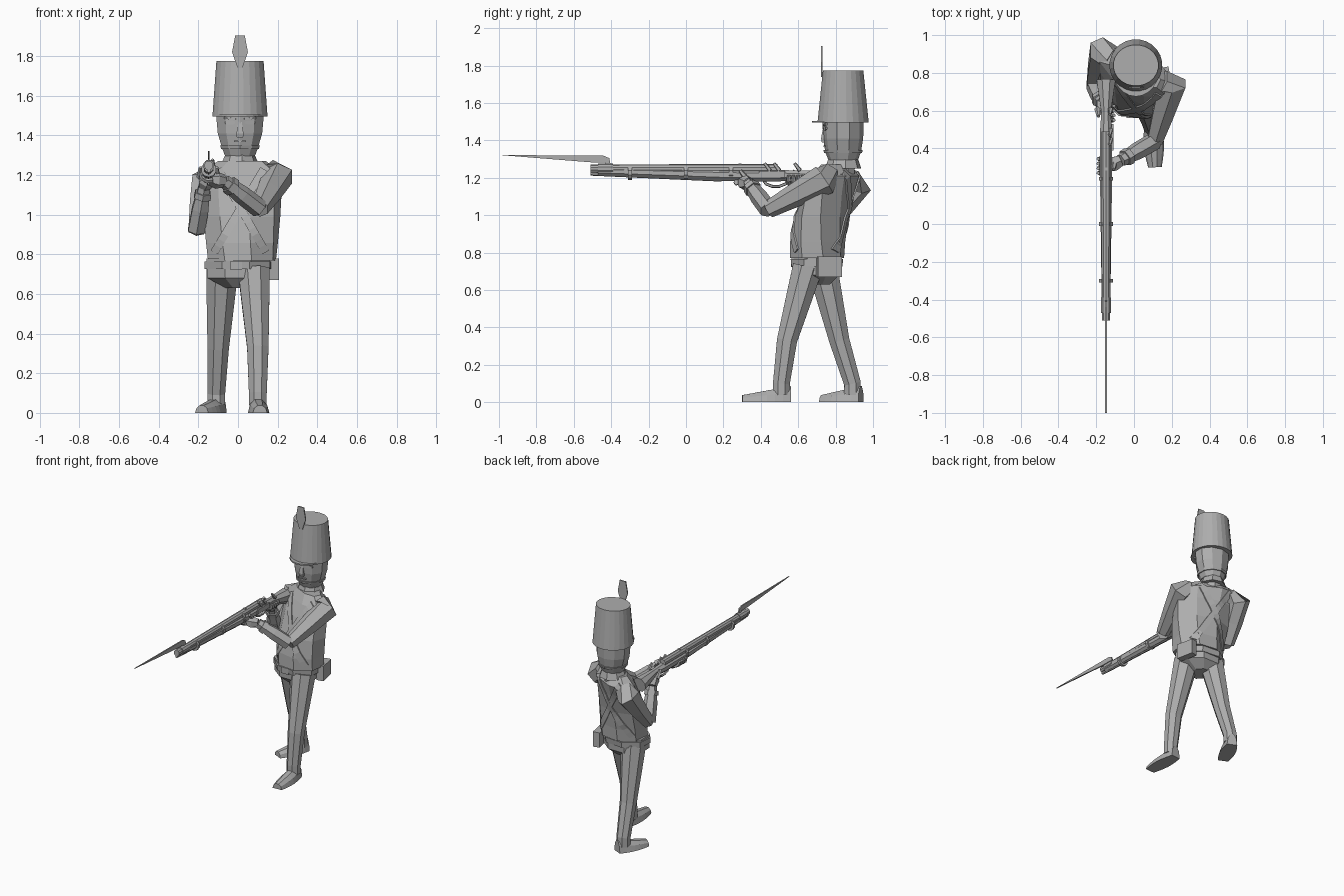
import bpy, bmesh, math
from mathutils import Vector, Matrix
from mathutils.bvhtree import BVHTree

cube = bpy.data.objects.get("Cube")
if cube:
    bpy.data.objects.remove(cube, do_unlink=True)

tone = (0.42, 0.42, 0.42, 1)
grey = bpy.data.materials.new("plain_grey")
grey.use_nodes = True
grey.diffuse_color = tone
grey.node_tree.nodes["Principled BSDF"].inputs["Base Color"].default_value = tone

AXIS_X, AXIS_Y, AXIS_Z = Matrix.Identity(3)


def finish(name, bm):
    bmesh.ops.recalc_face_normals(bm, faces=bm.faces)
    mesh = bpy.data.meshes.new(name)
    bm.to_mesh(mesh)
    bm.free()
    mesh.materials.append(grey)
    part = bpy.data.objects.new(name, mesh)
    bpy.context.collection.objects.link(part)
    return part


def ring(centre, across, along, sides):
    """Polygon with a flat side on each axis."""
    step = math.tau / sides
    fit = 1 / math.cos(step / 2)
    angles = [step * (i + 0.5) for i in range(sides)]
    return [centre + fit * (across * math.cos(a) + along * math.sin(a)) for a in angles]


def skin(name, rings):
    """Bridge equal rings of points and cap both ends."""
    bm = bmesh.new()
    loops = [[bm.verts.new(point) for point in points] for points in rings]
    count = len(loops[0])
    for lower, upper in zip(loops, loops[1:]):
        for i in range(count):
            j = (i + 1) % count
            bm.faces.new((lower[i], lower[j], upper[j], upper[i]))
    bm.faces.new(reversed(loops[0]))
    bm.faces.new(loops[-1])
    return finish(name, bm)


def loft(name, centre, levels, sides=8, turn=0):
    """Stack of rings over a centre; each level is height, half width, half depth."""
    spin = Matrix.Rotation(math.radians(turn), 3, 'Z')
    return skin(name, [ring(centre + AXIS_Z * z, spin @ AXIS_X * a, spin @ AXIS_Y * b, sides)
                       for z, a, b in levels])


def limb(name, points, radii, sides=6):
    """Tube along points with one radius at each."""
    span = points[-1] - points[0]
    guide = AXIS_X if abs(span.x) <= abs(span.y) + abs(span.z) / 2 else AXIS_Y
    rings = []
    for i, (point, radius) in enumerate(zip(points, radii)):
        ahead = points[min(i + 1, len(points) - 1)]
        direction = (ahead - points[max(i - 1, 0)]).normalized()
        across = (guide - direction * guide.dot(direction)).normalized()
        rings.append(ring(point, across * radius, across.cross(direction) * radius, sides))
    return skin(name, rings)


def plate(name, outline, thick, direction):
    offset = direction * thick / 2
    return skin(name, [[point - offset for point in outline], [point + offset for point in outline]])


def block(name, centre, size, turn=(0, 0, 0)):
    bm = bmesh.new()
    bmesh.ops.create_cube(bm, size=1)
    part = finish(name, bm)
    part.location, part.scale, part.rotation_euler = centre, size, turn


# Legs and shoes: left strides forward, right is braced behind
def leg(side, hip, knee, ankle, shoe_length, turn):
    sole = Vector((ankle.x, ankle.y, 0))
    limb(side + "_leg", [hip, hip.lerp(knee, 0.4), knee, ankle, sole + AXIS_Z * 0.04],
         [0.08, 0.07, 0.054, 0.045, 0.045], 8)
    spin = Matrix.Rotation(math.radians(turn), 3, 'Z')
    heel = sole + spin @ AXIS_Y * 0.05
    rings = []
    for i in range(7):
        t = i / 6
        width = 0.036 + 0.018 * math.sin(math.pi * t)
        height = 0.09 - 0.05 * t
        arc = [math.pi * k / 5 for k in range(6)]
        rings.append([heel + spin @ Vector((width * math.cos(a), -t * shoe_length, height * math.sin(a)))
                      for a in arc])
    skin(side + "_shoe", rings)


leg("left", Vector((0.08, 0.65, 0.72)), Vector((0.1, 0.54, 0.33)), Vector((0.1, 0.51, 0.1)), 0.26, 3)
leg("right", Vector((-0.08, 0.73, 0.72)), Vector((-0.1, 0.82, 0.33)), Vector((-0.11, 0.89, 0.1)), 0.23, -24)

# Hips, belt and jacket, twisting toward the shoulders
waist = Vector((0, 0.7, 0))
loft("hips", waist, [(0.63, 0.06, 0.07), (0.68, 0.155, 0.12), (0.78, 0.16, 0.125)])
loft("waist_belt", waist, [(0.725, 0.166, 0.13), (0.765, 0.166, 0.135)], turn=-5)

rings = []
for t in (0, 0.2, 0.5, 0.8, 1):
    spin = Matrix.Rotation(math.radians(-8 - 19 * t), 3, 'Z')
    centre = Vector((0.02, 0.7 + 0.1 * t * t, 0.77 + 0.44 * t))
    rings.append(ring(centre, spin @ AXIS_X * (0.165 + 0.042 * t),
                      spin @ AXIS_Y * (0.137 - 0.04 * t * t), 8))
neck_base = rings[-1]
middle = sum(neck_base, Vector()) / len(neck_base)
rings.append([middle.lerp(point, 0.6) + AXIS_Z * 0.06 for point in neck_base])
jacket = skin("jacket", rings)

head = Vector((0.01, 0.84, 0))
loft("collar", head, [(1.25, 0.09, 0.09), (1.3, 0.07, 0.075)], turn=-15)

# Crossed straps laid over the chest and back
cloth = bmesh.new()
cloth.from_mesh(jacket.data)
tree = BVHTree.FromBMesh(cloth)
cloth.free()


def strap(name, start, end, inward, half=0.02, steps=14):
    edge = (end - start).cross(AXIS_Y).normalized() * half
    rings = []
    for i in range(steps + 1):
        centre = start.lerp(end, i / steps) - inward * 3
        hits = [tree.ray_cast(point, inward)[0] for point in (centre - edge, centre + edge)]
        if all(hits):
            left, right = hits
            lift, sink = inward * -0.008, inward * 0.004
            rings.append([left + lift, right + lift, right + sink, left + sink])
    skin(name, rings)


for face, inward in (("front", AXIS_Y), ("back", -AXIS_Y)):
    for side, s in (("left", 1), ("right", -1)):
        shoulder = Vector((0.015 + s * 0.115, 0, 1.23))
        strap(f"{face}_{side}_strap", shoulder, Vector((0.01 - s * 0.13, 0, 0.81)), inward)

block("belt_buckle", (-0.01, 0.567, 0.745), (0.06, 0.012, 0.045))
block("cartridge_pouch", (0.17, 0.765, 0.725), (0.05, 0.13, 0.11), (0, 0, 0.2))

# Head, chin strap and face
loft("neck", head, [(1.22, 0.06, 0.06), (1.34, 0.065, 0.07)])
loft("head", head, [(1.295, 0.075, 0.075), (1.335, 0.09, 0.09), (1.41, 0.112, 0.102),
                    (1.51, 0.121, 0.105)], 10)
loft("chin_strap", head, [(1.332, 0.095, 0.096), (1.348, 0.1, 0.1)], 10)
face_front = head - AXIS_Y * 0.1
loft("nose", face_front, [(1.39, 0.016, 0.014), (1.41, 0.018, 0.018), (1.48, 0.007, 0.005)], 4)
block("mouth", face_front + AXIS_Z * 1.37, (0.06, 0.012, 0.008))
for side, s in (("left", 1), ("right", -1)):
    socket = face_front + Vector((s * 0.05, 0.005, 1.465))
    slant = Vector((1, s * 0.25, 0))
    plate(side + "_eye", ring(socket, slant * 0.026, AXIS_Z * 0.011, 8), 0.009, AXIS_Y)
    block(side + "_brow", socket + AXIS_Z * 0.02, (0.06, 0.014, 0.009), (0, s * -0.1, s * 0.2))

# Tall hat with visor and plume
loft("hat", head, [(1.495, 0.139, 0.137), (1.775, 0.119, 0.108)], 24)
brim = [head + Vector((0.13 * math.cos(a), -0.165 * math.sin(a), 1.5))
        for a in (math.pi * i / 12 for i in range(13))]
plate("visor", brim, 0.01, AXIS_Z)
feather = ((0.012, 1.74), (0.04, 1.82), (0.024, 1.905))
outline = [(w, z) for w, z in feather] + [(-w, z) for w, z in reversed(feather)]
plate("plume", [Vector((head.x + w, 0.725, z)) for w, z in outline], 0.008, AXIS_Y)

# Long gun: stock, barrel, ramrod, bands and lock
muzzle = Vector((-0.148, -0.51, 1.248))


def gun(back, drop=0, out=0):
    """Point on the gun, measured back from the muzzle, below and beside the bore."""
    return muzzle + Vector((out, back, -drop))


limb("gun_stock", [gun(0.04, 0.012), gun(0.75, 0.034), gun(1, 0.036), gun(1.1, 0.035), gun(1.27, 0.06)],
     [0.022, 0.032, 0.032, 0.025, 0.05], 8)
limb("gun_barrel", [gun(0), gun(1)], [0.022, 0.025], 10)
limb("ramrod", [gun(0, 0.026), gun(0.7, 0.058)], [0.009, 0.009])
for back in (0.2, 0.5, 0.74):
    limb("barrel_band", [gun(back, 0.02), gun(back + 0.02, 0.02)], [0.037, 0.037], 10)
block("lock_plate", gun(0.97, 0.03, 0.034), (0.01, 0.14, 0.035))
for back in (0.93, 0.98, 1.09):
    limb("lock_pin", [gun(back + 0.03, 0.01, 0.025), gun(back, -0.03, 0.02)], [0.01, 0.007], 5)
block("rear_sight", gun(0.8, -0.015), (0.02, 0.016, 0.026))
guard = [gun(0.99 - 0.065 * math.cos(a), 0.06 + 0.035 * math.sin(a))
         for a in (math.pi * i / 5 for i in range(6))]
limb("trigger_guard", guard, [0.007] * len(guard), 5)

# Thin bayonet hooked over the muzzle
blade = [gun(-0.49, -0.074), gun(0.07, -0.07), gun(0.1, -0.057), gun(0.108, -0.015),
         gun(0.088, -0.015), gun(0.075, -0.034), gun(0, -0.035)]
plate("bayonet", blade, 0.009, AXIS_X)
limb("bayonet_socket", [gun(0.04), gun(0.12)], [0.027, 0.027], 10)


# Arms: left props up the gun, right folds back to the grip
def arm(side, shoulder, elbow, wrist, grip):
    inner = shoulder.lerp(Vector((0.02, 0.8, shoulder.z)), 0.3) + AXIS_Z * 0.03
    limb(side + "_upper_arm", [inner, shoulder, shoulder.lerp(elbow, 0.5), elbow],
         [0.055, 0.072, 0.056, 0.04])
    limb(side + "_forearm", [elbow, elbow.lerp(wrist, 0.5), wrist], [0.042, 0.041, 0.029])
    limb(side + "_cuff", [elbow.lerp(wrist, 0.75), elbow.lerp(wrist, 0.88)], [0.042, 0.04])
    limb(side + "_palm", [wrist, wrist.lerp(grip, 0.5), grip], [0.028, 0.038, 0.025])


def fingers(side, s, back):
    """Four fingers curling under the stock and a thumb on the near side."""
    for i in range(4):
        centre = gun(back + 0.025 * i, 0.035)
        curl = [math.radians(60 + 40 * k) for k in range(4)]
        limb(side + "_finger", [centre + Vector((s * math.cos(a), 0, -math.sin(a))) * 0.042 for a in curl],
             [0.013, 0.012, 0.011, 0.008], 5)
    limb(side + "_thumb", [gun(back + 0.06, 0.06, s * 0.045), gun(back + 0.02, 0.01, s * 0.04)],
         [0.014, 0.008], 5)


arm("left", Vector((0.2, 0.74, 1.19)), Vector((0.11, 0.44, 1.03)), Vector((-0.07, 0.335, 1.17)), gun(0.81, 0.07))
arm("right", Vector((-0.165, 0.91, 1.16)), Vector((-0.21, 0.74, 0.92)), Vector((-0.17, 0.64, 1.14)), gun(1.1, 0.05))
fingers("left", 1, 0.78)
fingers("right", -1, 1.06)
